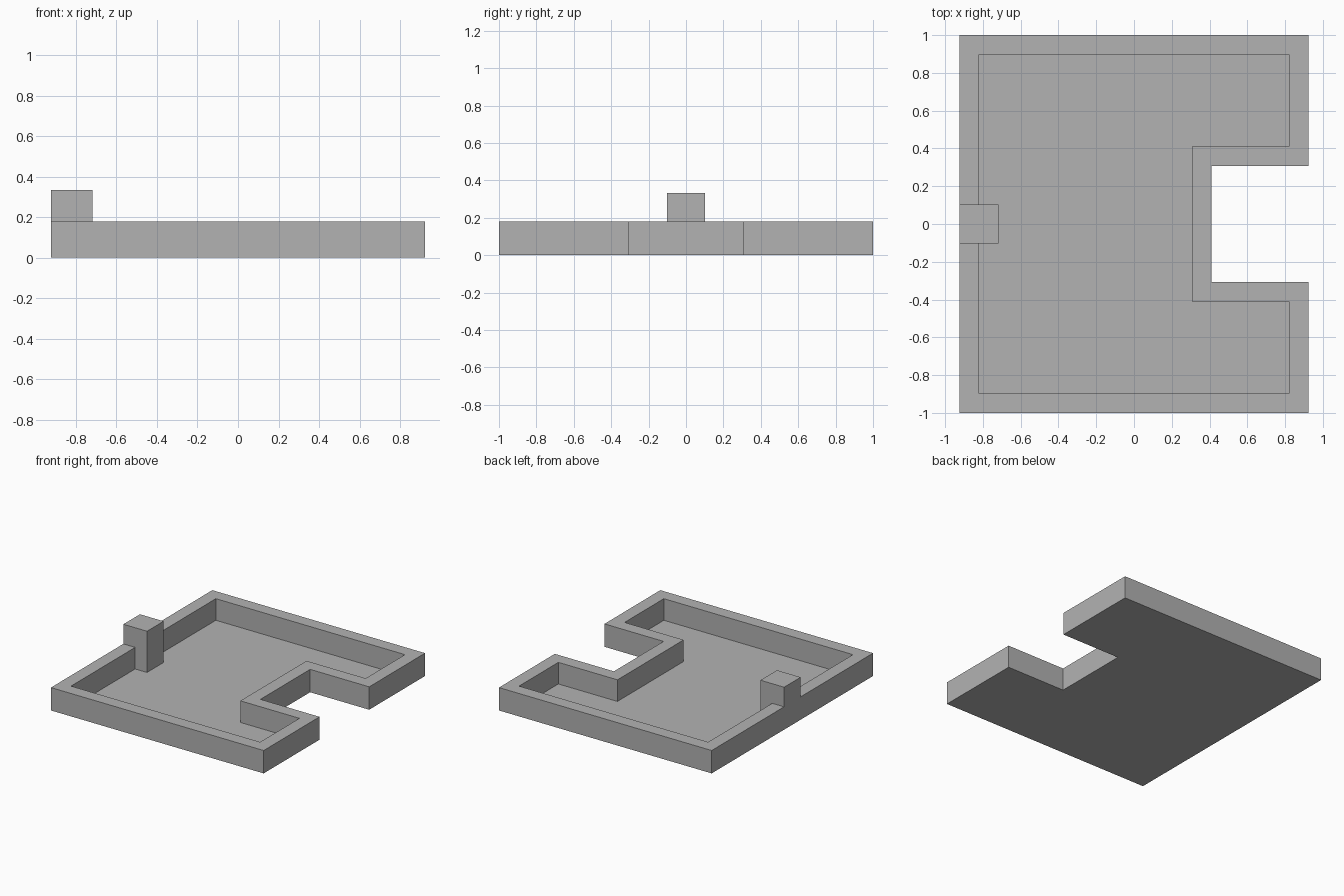
import bpy
import bmesh

cube = bpy.data.objects.get("Cube")
if cube:
    bpy.data.objects.remove(cube, do_unlink=True)

grey = bpy.data.materials.new("mid_grey")
grey.use_nodes = True
colour = (0.448, 0.448, 0.448, 1)
grey.diffuse_color = colour
grey.node_tree.nodes["Principled BSDF"].inputs["Base Color"].default_value = colour

U = 2 / 19.5               # wall thickness
X, Y = 9 * U, 1.0          # half width and half depth
WALL_H, POST_H, FLOOR_H = 1.75 * U, 3.25 * U, 0.01


def prism(name, outline, height):
    """Extrude a flat outline upward from the ground."""
    bm = bmesh.new()
    face = bm.faces.new([bm.verts.new((x, y, 0)) for x, y in outline])
    top = bmesh.ops.extrude_face_region(bm, geom=[face], use_keep_orig=True)["geom"]
    bmesh.ops.translate(bm, vec=(0, 0, height),
                        verts=[g for g in top if isinstance(g, bmesh.types.BMVert)])
    bmesh.ops.recalc_face_normals(bm, faces=bm.faces)
    mesh = bpy.data.meshes.new(name)
    bm.to_mesh(mesh)
    bm.free()
    mesh.materials.append(grey)
    obj = bpy.data.objects.new(name, mesh)
    bpy.context.collection.objects.link(obj)
    return obj


def mirrored(half):
    """Follow half an outline, then its mirror image back to the start."""
    return half + [(x, -y) for x, y in reversed(half)]


# Half outlines, running from the post round to the notch
outer = [(-X, U), (-X, Y), (X, Y), (X, 3 * U), (X - 5 * U, 3 * U)]
inner = [(U - X, U), (U - X, Y - U), (X - U, Y - U), (X - U, 4 * U), (X - 6 * U, 4 * U)]

# Rim wall, open where the post stands
prism("rim_wall", mirrored(outer) + mirrored(inner)[::-1], WALL_H)

# Square post on the right-hand side
post = [(-X, U), (2 * U - X, U)]
prism("post", mirrored(post), POST_H)

# Thin floor inside the rim, fitted round the post
prism("floor", mirrored([post[1]] + inner), FLOOR_H)
